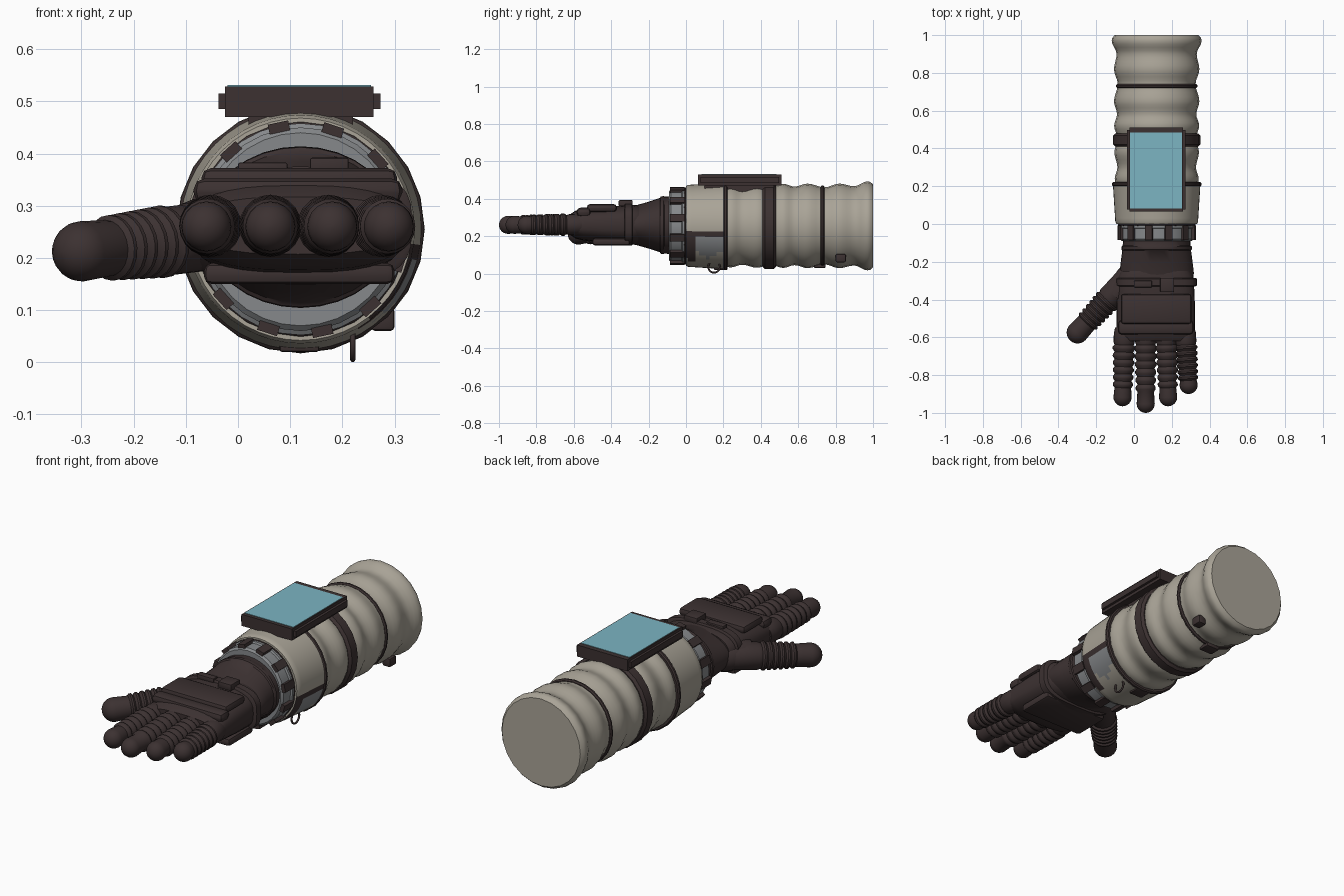
import bpy, bmesh, math
from mathutils import Vector, Matrix

if "Cube" in bpy.data.objects:
    bpy.data.objects.remove(bpy.data.objects["Cube"])


def material(name, r, g, b):
    m = bpy.data.materials.new(name)
    m.use_nodes = True
    m.diffuse_color = (r, g, b, 1)
    bsdf = m.node_tree.nodes["Principled BSDF"]
    bsdf.inputs["Base Color"].default_value = (r, g, b, 1)
    bsdf.inputs["Roughness"].default_value = 0.8
    return m


FABRIC = material("beige fabric", 0.40, 0.37, 0.31)
RUBBER = material("dark rubber", 0.045, 0.031, 0.031)
METAL = material("grey metal", 0.24, 0.25, 0.26)
GLASS = material("blue screen", 0.20, 0.46, 0.54)

CX, CZ = 0.12, 0.255          # arm axis
ARM = Vector((CX, 0, CZ))
BACK = Vector((0, 1, 0))
FRONT = -BACK
UP = Vector((0, 0, 1))


def finish(name, bm, mats, angle=40):
    bmesh.ops.recalc_face_normals(bm, faces=bm.faces)
    me = bpy.data.meshes.new(name)
    bm.to_mesh(me)
    bm.free()
    for m in mats:
        me.materials.append(m)
    ob = bpy.data.objects.new(name, me)
    bpy.context.collection.objects.link(ob)
    bpy.ops.object.select_all(action="DESELECT")
    ob.select_set(True)
    bpy.context.view_layer.objects.active = ob
    bpy.ops.object.shade_smooth_by_angle(angle=math.radians(angle))
    return ob


def loft(name, start, axis, rings, mats, sides=24, power=2, rule=None):
    """Skin (distance, half width, half height) rings along an axis."""
    bm = bmesh.new()
    axis = axis.normalized()
    side = axis.cross(UP).normalized()
    top = side.cross(axis)
    bend = lambda c: math.copysign(abs(c) ** (2 / power), c)
    loops = []
    for t, w, h in rings:
        angles = [2 * math.pi * i / sides for i in range(sides)]
        loops.append([bm.verts.new(start + axis * t + side * w * bend(math.cos(a))
                                   + top * h * bend(math.sin(a))) for a in angles])
    for a, b in zip(loops, loops[1:]):
        for i in range(sides):
            j = (i + 1) % sides
            bm.faces.new((a[i], a[j], b[j], b[i]))
    bm.faces.new(loops[0])
    bm.faces.new(loops[-1])
    if rule:
        for f in bm.faces:
            f.material_index = rule(f.calc_center_median())
    return finish(name, bm, mats)


def box(name, lo, hi, mat, bevel=0.0, spin=0.0, pivot=ARM):
    lo, hi = Vector(lo), Vector(hi)
    bm = bmesh.new()
    bmesh.ops.create_cube(bm, size=1)
    for v in bm.verts:
        v.co = Vector(v.co[k] * (hi[k] - lo[k]) + (lo[k] + hi[k]) / 2 for k in range(3))
    if bevel:
        bmesh.ops.bevel(bm, geom=bm.edges[:], offset=bevel, segments=2,
                        profile=0.5, affect="EDGES")
    bmesh.ops.rotate(bm, verts=bm.verts, cent=pivot, matrix=Matrix.Rotation(spin, 3, "Y"))
    return finish(name, bm, [mat])


def band(name, y0, y1, r, mat=RUBBER, edge=0.006):
    rings = [(y0, r - edge, r - edge), (y0 + edge, r, r), (y1 - edge, r, r), (y1, r - edge, r - edge)]
    return loft(name, ARM, BACK, rings, [mat])


# Rippled sleeve: crests and troughs joined by cosine easing
crests = [(0.19, 0.215), (0.24, 0.222), (0.30, 0.208), (0.38, 0.224), (0.45, 0.207),
          (0.52, 0.225), (0.58, 0.210), (0.65, 0.226), (0.74, 0.206), (0.82, 0.226),
          (0.90, 0.212), (0.97, 0.238)]
rings = []
for (y0, r0), (y1, r1) in zip(crests, crests[1:]):
    for k in range(4):
        r = r0 + (r1 - r0) * (1 - math.cos(math.pi * k / 4)) / 2
        rings.append((y0 + (y1 - y0) * k / 4, r, r))
rings += [(0.97, 0.238, 0.238), (0.985, 0.235, 0.235), (1.0, 0.222, 0.222)]
loft("sleeve", ARM, BACK, rings, [FABRIC])


# Cuff with a worn patch low on the left side
def cuff_patch(c):
    if c.x < 0.24 or c.z > 0.22 or c.y < 0.005 or c.y > 0.2:
        return 0
    if c.y < 0.05 or c.z > 0.185:
        return 1
    return 2 if c.z > 0.08 + 0.6 * abs(c.y - 0.12) else 0


cuff = [(0, 0.195, 0.195), (0.0, 0.213, 0.213), (0.012, 0.219, 0.219)]
cuff += [(0.012 + 0.0188 * k, 0.219 + 0.0012 * k, 0.219 + 0.0012 * k) for k in range(1, 11)]
loft("cuff", ARM, BACK, cuff, [FABRIC, RUBBER, METAL], sides=48, rule=cuff_patch)
band("cuff_band", 0.2, 0.222, 0.237)
band("wide_band", 0.41, 0.48, 0.231, edge=0.012)
band("rear_band", 0.72, 0.74, 0.216)
box("rear_buckle", (0.08, 0.685, 0.03), (0.155, 0.745, 0.05), RUBBER, 0.004)
box("cuff_buckle", (0.08, 0.15, 0.02), (0.155, 0.215, 0.04), RUBBER, 0.004)
box("sleeve_valve", (0.20, 0.80, -0.04), (0.245, 0.855, 0.005), RUBBER, 0.008,
    spin=0).matrix_world = Matrix.Translation((0.055, 0, 0.1))

# Hanging ring below the cuff
bpy.ops.mesh.primitive_torus_add(location=(0.22, 0.15, 0.036), rotation=(0, math.pi / 2, 0),
                                 major_radius=0.031, minor_radius=0.005,
                                 major_segments=24, minor_segments=8)
ring = bpy.context.object
ring.name = "hanging_ring"
ring.data.materials.append(RUBBER)
bpy.ops.object.shade_smooth()

# Wrist coupling and its clips
loft("wrist_coupling", ARM, FRONT, [(-0.02, 0.203, 0.203), (0.02, 0.203, 0.203), (0.025, 0.195, 0.195),
                                    (0.08, 0.195, 0.195), (0.09, 0.185, 0.185)], [METAL], sides=32)
band("coupling_trim", -0.012, 0.004, 0.206)
for i in range(12):
    box("coupling_clip", (CX - 0.02, -0.085, CZ + 0.19), (CX + 0.02, -0.008, CZ + 0.209),
        RUBBER, spin=math.radians(-12 + 30 * i))

# Forearm screen
box("screen_frame", (-0.025, 0.065, 0.47), (0.26, 0.51, 0.529), RUBBER)
box("screen_rim", (-0.037, 0.078, 0.485), (0.273, 0.497, 0.515), RUBBER)
box("screen", (-0.02, 0.083, 0.522), (0.255, 0.485, 0.531), GLASS)
box("screen_mount", (0.02, 0.1, 0.42), (0.22, 0.47, 0.475), RUBBER)

# Glove wrist and palm
loft("glove_wrist", ARM + Vector((0, 0, 0.004)), FRONT,
     [(0.08, 0.178, 0.155), (0.115, 0.180, 0.152), (0.12, 0.186, 0.155), (0.135, 0.186, 0.153),
      (0.14, 0.182, 0.145), (0.2, 0.19, 0.125), (0.26, 0.197, 0.108), (0.30, 0.19, 0.1)],
     [RUBBER], sides=32)
loft("palm", Vector((0.115, 0, 0.262)), FRONT,
     [(0.25, 0.185, 0.10), (0.28, 0.20, 0.105), (0.36, 0.205, 0.10), (0.45, 0.208, 0.095),
      (0.55, 0.208, 0.085), (0.59, 0.205, 0.075), (0.62, 0.19, 0.055)], [RUBBER], sides=32, power=2.8)
loft("hand_strap", Vector((CX, 0, 0.262)), FRONT,
     [(0.285, 0.205, 0.107), (0.29, 0.214, 0.113), (0.325, 0.214, 0.113), (0.33, 0.205, 0.107)],
     [RUBBER], sides=32, power=3.2)
box("strap_buckle", (0.138, -0.36, 0.36), (0.212, -0.285, 0.392), RUBBER, 0.004)
box("strap_tab", (0.0, -0.335, 0.36), (0.095, -0.30, 0.383), RUBBER, 0.004)
box("knuckle_guard", (-0.07, -0.53, 0.33), (0.305, -0.37, 0.372), RUBBER, 0.018)
box("knuckle_ridge", (-0.085, -0.585, 0.305), (0.315, -0.51, 0.352), RUBBER, 0.02)
box("palm_pad", (-0.065, -0.50, 0.15), (0.30, -0.30, 0.19), RUBBER, 0.014)


# Fingers and thumb: ribbed tubes with round tips
def digit(name, start, tip, base, r, ribs, first, step):
    start, tip = Vector(start), Vector(tip)
    length = (tip - start).length
    prof = [(0, base * 0.9), (0.03, base), (first - 0.015, base)]
    for k in range(ribs):
        t = first + step * k
        w = base + (r - base) * (k + 1) / ribs
        prof += [(t, w - 0.004), (t + step * 0.3, w + 0.005), (t + step * 0.6, w + 0.005),
                 (t + step * 0.9, w - 0.004)]
    for k in range(7):
        a = math.pi / 2 * k / 6.3
        prof.append((length - r + r * math.sin(a), r * math.cos(a)))
    loft(name, start, tip - start, [(t, w, w) for t, w in prof], [RUBBER], sides=20)


fingers = {"index_finger": (-0.05, -0.062, -0.965), "middle_finger": (0.062, 0.062, -1.0),
           "ring_finger": (0.17, 0.182, -0.965), "little_finger": (0.27, 0.292, -0.9)}
for name, (x0, x1, y) in fingers.items():
    digit(name, (x0, -0.55, 0.262), (x1, y, 0.26), 0.056, 0.048, 6, 0.09, (-0.68 - y) / 10 + 0.01)
digit("thumb", (-0.03, -0.285, 0.245), (-0.338, -0.617, 0.208), 0.066, 0.058, 6, 0.16, 0.028)
loft("thumb_root", Vector((0.02, -0.25, 0.245)), Vector((-0.26, -0.3, 0)),
     [(0, 0.07, 0.07), (0.06, 0.085, 0.075), (0.14, 0.072, 0.07), (0.18, 0.06, 0.06)], [RUBBER])
